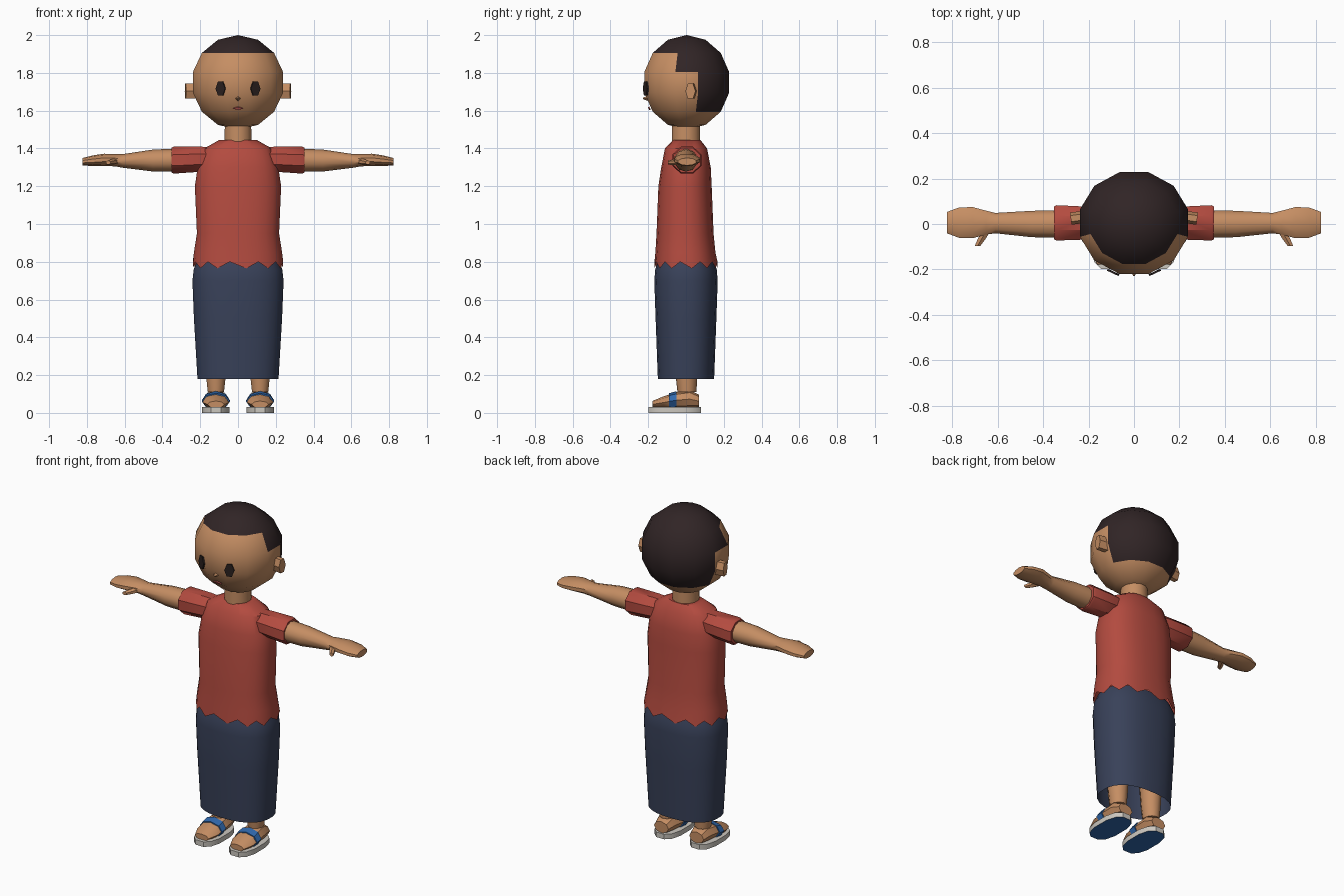
import bpy, bmesh
from math import cos, sin, pi, radians, copysign
from mathutils import Matrix

old = bpy.data.objects.get("Cube")
if old:
    bpy.data.objects.remove(old)


def material(name, r, g, b):
    m = bpy.data.materials.new(name)
    m.use_nodes = True
    m.diffuse_color = (r, g, b, 1)
    node = next(n for n in m.node_tree.nodes if n.type == 'BSDF_PRINCIPLED')
    node.inputs["Base Color"].default_value = (r, g, b, 1)
    node.inputs["Roughness"].default_value = 0.8
    return m


SKIN = material("skin", .56, .27, .125)
HAIR = material("dark_hair", .03, .018, .019)
SHIRT = material("red_cloth", .45, .07, .05)
NAVY = material("navy_cloth", .04, .053, .1)
SOLE = material("pale_sole", .6, .57, .52)
BLUE = material("blue_strap", .03, .14, .42)
EYE = material("eye_dark", .022, .014, .013)
LIP = material("lip_red", .5, .1, .09)


def finish(name, bm, mats, rule=None, angle=40):
    """Turn a bmesh into an object; rule picks a material slot per face."""
    bmesh.ops.recalc_face_normals(bm, faces=bm.faces)
    if rule:
        for f in bm.faces:
            f.material_index = rule(f)
    mesh = bpy.data.meshes.new(name)
    bm.to_mesh(mesh)
    bm.free()
    for m in mats:
        mesh.materials.append(m)
    ob = bpy.data.objects.new(name, mesh)
    bpy.context.collection.objects.link(ob)
    bpy.ops.object.select_all(action='DESELECT')
    ob.select_set(True)
    bpy.context.view_layer.objects.active = ob
    if angle:
        bpy.ops.object.shade_smooth_by_angle(angle=radians(angle))
    return ob


def power(c, e):
    return copysign(abs(c) ** (2 / e), c)


def loft(name, axis, rings, mats, n=8, e=2, caps=(True, True), jag=0,
         half=True, rule=None, angle=40):
    """Skin rounded rings (t, u, v, ru, rv) stacked along an axis."""
    bm = bmesh.new()
    loops = []
    for i, (t, u, v, ru, rv) in enumerate(rings):
        loop = []
        for k in range(n):
            a = 2 * pi * (k + (.5 if half else 0)) / n
            p, q = u + ru * power(cos(a), e), v + rv * power(sin(a), e)
            s = t + (jag * (k % 2) if i == 0 else 0)
            co = {'x': (s, p, q), 'y': (p, s, q), 'z': (p, q, s)}[axis]
            loop.append(bm.verts.new(co))
        loops.append(loop)
    for a, b in zip(loops, loops[1:]):
        for k in range(n):
            j = (k + 1) % n
            bm.faces.new((a[k], a[j], b[j], b[k]))
    if caps[0]:
        bm.faces.new(loops[0])
    if caps[1]:
        bm.faces.new(loops[-1])
    return finish(name, bm, mats, rule, angle)


def plate(name, sides, size, depth, place, mat, tip=1.0):
    """Small prism or cone facing -y."""
    bm = bmesh.new()
    bmesh.ops.create_cone(bm, cap_ends=True, segments=sides, radius1=1,
                          radius2=tip, depth=1)
    m = (place @ Matrix.Diagonal((size[0], depth, size[1], 1))
         @ Matrix.Rotation(pi / 2, 4, 'X'))
    spin = Matrix.Rotation(pi / 2 if sides == 6 else 0, 4, 'Z')
    bmesh.ops.transform(bm, matrix=m @ spin, verts=bm.verts)
    return finish(name, bm, [mat], angle=0)


# Head, with hair as whole faces of the crown, temples and back
def hair_rule(f):
    c = f.calc_center_median()
    return int(c.z > 1.9 or (c.z > 1.8 and c.y > -.08)
               or (c.z > 1.6 and c.y > .06))


bm = bmesh.new()
bmesh.ops.create_uvsphere(bm, u_segments=12, v_segments=7, radius=1)
shape = (Matrix.Translation((0, .004, 1.75))
         @ Matrix.Diagonal((.253, .238, .25, 1))
         @ Matrix.Rotation(radians(15), 4, 'Z'))
bmesh.ops.transform(bm, matrix=shape, verts=bm.verts)
finish("head", bm, [SKIN, HAIR], hair_rule, 60)

# Nose and mouth
plate("nose", 4, (.017, .014), .025, Matrix.Translation((0, -.216, 1.665)), SKIN, .2)
plate("mouth", 4, (.026, .009), .008,
      Matrix.Translation((0, -.194, 1.612)) @ Matrix.Rotation(radians(25), 4, 'X'), LIP)

# Neck, shirt and skirt
loft("neck", 'z', [(1.42, 0, 0, .074, .076), (1.54, 0, 0, .072, .076)], [SKIN], n=12)
loft("shirt", 'z', [
    (.765, 0, 0, .241, .168), (.85, 0, -.003, .235, .16),
    (.95, 0, -.005, .219, .152), (1.2, 0, -.005, .23, .142),
    (1.3, 0, 0, .215, .132), (1.4, 0, 0, .18, .112), (1.445, 0, .005, .1, .072)],
    [SHIRT], n=24, e=2.4, caps=(False, True), jag=.035)
loft("skirt", 'z', [
    (.18, 0, 0, .216, .15), (.5, 0, 0, .235, .162), (.7, 0, 0, .243, .169),
    (.76, 0, 0, .236, .164), (.81, 0, 0, .215, .145)],
    [NAVY], n=24, e=2.4, caps=(False, True))

for s, side in ((1, "left"), (-1, "right")):
    # Eye and ear
    plate(side + "_eye", 6, (.028, .042), .009,
          Matrix.Translation((s * .092, -.213, 1.717))
          @ Matrix.Rotation(s * radians(25), 4, 'Z'), EYE)
    plate(side + "_ear", 6, (.027, .046), .065,
          Matrix.Translation((s * .246, .028, 1.703))
          @ Matrix.Rotation(s * radians(82), 4, 'Z'), SKIN)

    # Sleeve, arm with flat hand, and thumb
    loft(side + "_sleeve", 'x', [
        (s * .13, .003, 1.345, .07, .066), (s * .2, .004, 1.343, .078, .072),
        (s * .34, .005, 1.338, .084, .077), (s * .352, .005, 1.338, .078, .071)],
        [SHIRT], n=8)
    loft(side + "_arm", 'x', [
        (s * .3, 0, 1.338, .064, .062), (s * .45, 0, 1.336, .061, .058),
        (s * .61, .004, 1.334, .047, .036), (s * .65, .006, 1.338, .055, .033),
        (s * .71, .006, 1.34, .072, .032), (s * .77, .006, 1.335, .07, .028),
        (s * .822, .006, 1.33, .05, .02)], [SKIN], n=10)
    loft(side + "_thumb", 'y', [
        (-.03, s * .65, 1.332, .022, .018), (-.065, s * .67, 1.328, .02, .015),
        (-.096, s * .688, 1.325, .014, .011)], [SKIN], n=6)

    # Leg, foot and sandal
    x = s * .117
    loft(side + "_leg", 'z', [
        (.11, x, .005, .045, .05), (.19, x, .003, .054, .057),
        (.45, x, 0, .07, .075)], [SKIN], n=10)
    loft(side + "_foot", 'y', [
        (.068, x, .062, .048, .034), (.02, x, .073, .062, .049),
        (-.05, x, .067, .067, .044), (-.12, x, .055, .07, .032),
        (-.178, x, .045, .045, .018)], [SKIN], n=8, half=False)
    loft(side + "_strap", 'y', [
        (-.05, x, .067, .074, .048), (-.09, x, .061, .075, .043)],
        [BLUE], n=8, half=False)
    loft(side + "_sole", 'z', [
        (0, x, -.06, .075, .142), (.03, x, -.06, .075, .142)],
        [SOLE, BLUE], n=12, e=2.6, rule=lambda f: int(f.normal.z < -.5))
